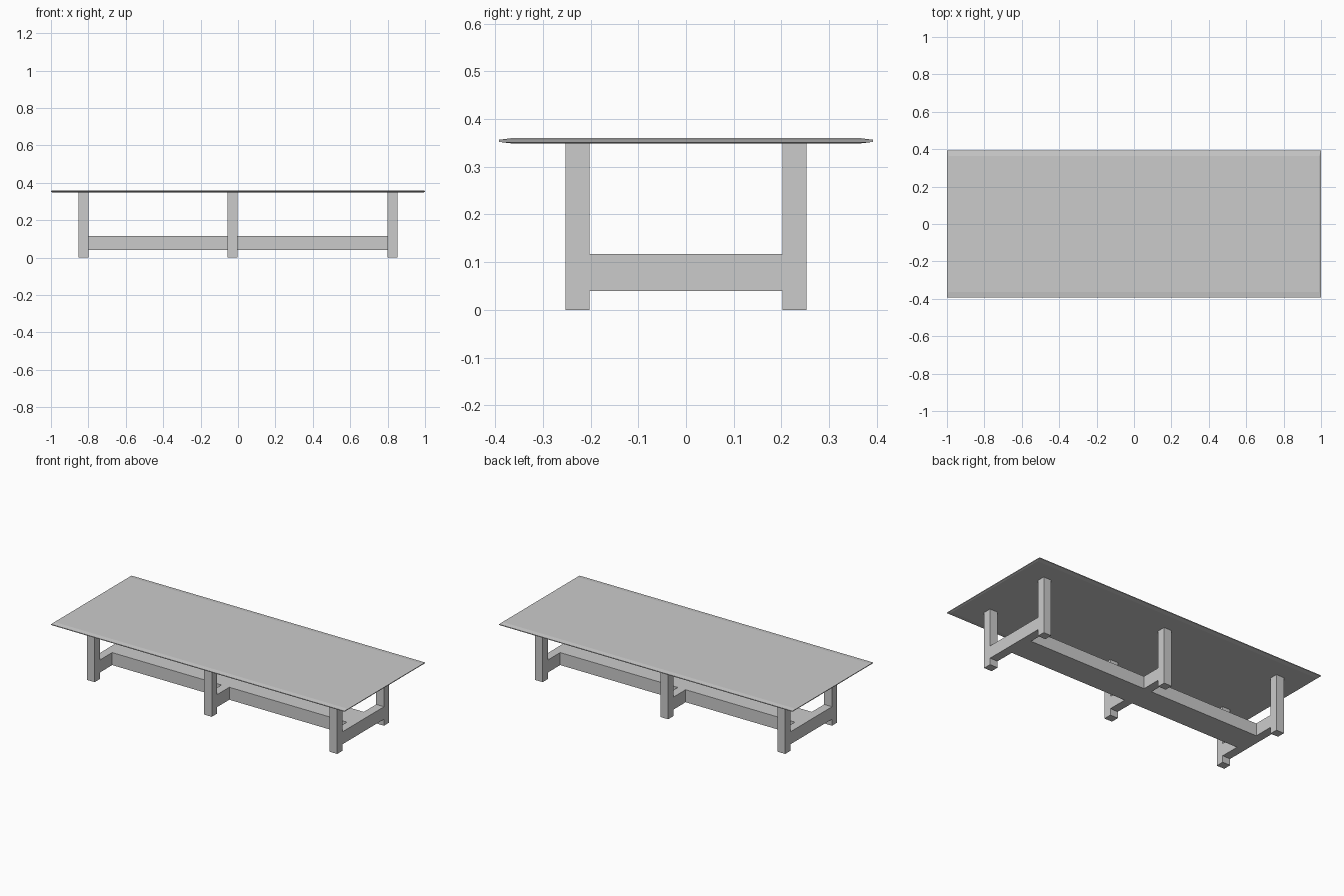
import bpy

if "Cube" in bpy.data.objects:
    bpy.data.objects.remove(bpy.data.objects["Cube"])

LEG = 0.053          # leg thickness along x
RAIL_Z = (0.04, 0.117)
LEG_TOP = 0.349


def make_object(name, verts, faces):
    mesh = bpy.data.meshes.new(name)
    mesh.from_pydata(verts, [], faces)
    mesh.update()
    obj = bpy.data.objects.new(name, mesh)
    bpy.context.collection.objects.link(obj)
    return obj


def loft(name, rings):
    """Join equal-sized rings of points (counter-clockwise from the outside end) and cap both ends."""
    n = len(rings[0])
    verts = [p for ring in rings for p in ring]
    faces = [tuple(reversed(range(n))), tuple(range(len(verts) - n, len(verts)))]
    for k in range(len(rings) - 1):
        for i in range(n):
            j = (i + 1) % n
            faces.append((k * n + i, k * n + j, (k + 1) * n + j, (k + 1) * n + i))
    return make_object(name, verts, faces)


def rectangle(hx, hy, z, cx=0.0):
    return [(cx - hx, -hy, z), (cx + hx, -hy, z), (cx + hx, hy, z), (cx - hx, hy, z)]


# Thin table top with a shallow bevel around the rim
loft("table_top", [
    rectangle(0.99, 0.363, 0.3487),
    rectangle(1.0, 0.392, 0.352),
    rectangle(1.0, 0.392, 0.3565),
    rectangle(0.99, 0.363, 0.3603),
])

# H-shaped leg frames: two legs and a flush cross rail in one extruded profile
lo, hi = RAIL_Z
outer, inner = 0.2525, 0.2025
half = [(inner, lo), (inner, 0), (outer, 0), (outer, LEG_TOP), (inner, LEG_TOP), (inner, hi)]
profile = half + [(-y, z) for y, z in reversed(half)]
frames = {"left": -0.8265, "middle": -0.0285, "right": 0.8265}
for side, x in frames.items():
    loft(side + "_leg_frame",
         [[(x + s * LEG / 2, y, z) for y, z in profile] for s in (-1, 1)])

# Wide long rails running between neighbouring frames
xs = list(frames.values())
for side, a, b in (("left", xs[0], xs[1]), ("right", xs[1], xs[2])):
    x0, x1 = a + LEG / 2, b - LEG / 2
    loft(side + "_long_rail",
         [rectangle((x1 - x0) / 2, 0.082, z, (x0 + x1) / 2) for z in RAIL_Z])
